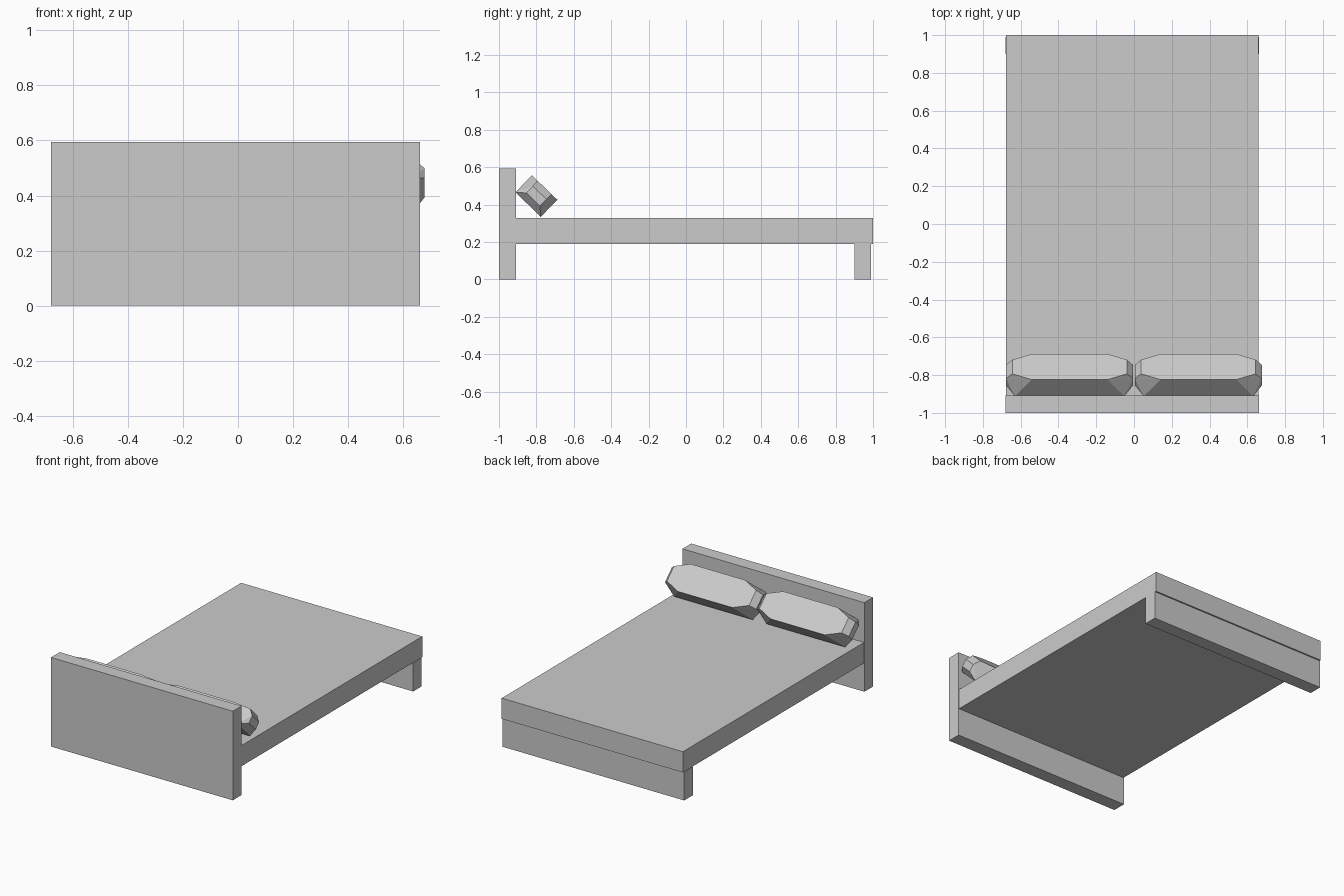
import bpy, bmesh
from mathutils import Matrix, Vector

if "Cube" in bpy.data.objects:
    bpy.data.objects.remove(bpy.data.objects["Cube"])

grey = bpy.data.materials.new("light grey")
grey.diffuse_color = (0.6, 0.6, 0.6, 1)
grey.use_nodes = True
grey.node_tree.nodes["Principled BSDF"].inputs["Base Color"].default_value = grey.diffuse_color


def finish(name, bm):
    bmesh.ops.recalc_face_normals(bm, faces=bm.faces)
    mesh = bpy.data.meshes.new(name)
    bm.to_mesh(mesh)
    bm.free()
    mesh.materials.append(grey)
    obj = bpy.data.objects.new(name, mesh)
    bpy.context.collection.objects.link(obj)
    return obj


def box(name, lo, hi):
    lo, hi = Vector(lo), Vector(hi)
    bm = bmesh.new()
    bmesh.ops.create_cube(bm, size=1)
    for v in bm.verts:
        v.co = (lo + hi) / 2 + v.co * (hi - lo)
    return finish(name, bm)


# Bed frame
box("headboard", (-0.68, -1.0, 0), (0.662, -0.908, 0.594))
box("mattress", (-0.677, -0.908, 0.19), (0.659, 1.0, 0.328))
box("foot_panel", (-0.68, 0.9, 0), (0.662, 0.99, 0.19))

# Pillow outline: half length, half height, thickness offset; mirrored both ways
PILLOW = [
    (0.2, 0.0945, 0.0635),     # full upper face
    (0.29, 0.0945, -0.0635),   # full lower face
    (0.303, 0.052, 0.0635),    # narrowed upper end
    (0.337, 0.05, 0.025),      # blunt tip
    (0.337, 0.05, -0.025),
]


def pillow(name, x):
    # Tilted so it leans on the headboard
    long_dir = Vector((0, 0.719, -0.695))
    thick_dir = Vector((0, 0.695, 0.719))
    centre = Vector((x, -0.8, 0.446))
    bm = bmesh.new()
    for a, b, c in PILLOW:
        for sx in (-1, 1):
            for sy in (-1, 1):
                bm.verts.new(centre + Vector((sx * a, 0, 0))
                             + long_dir * (sy * b) + thick_dir * c)
    bmesh.ops.convex_hull(bm, input=bm.verts[:])
    bmesh.ops.dissolve_limit(bm, angle_limit=0.02, verts=bm.verts[:], edges=bm.edges[:])
    return finish(name, bm)


pillow("left_pillow", -0.341)
pillow("right_pillow", 0.341)
